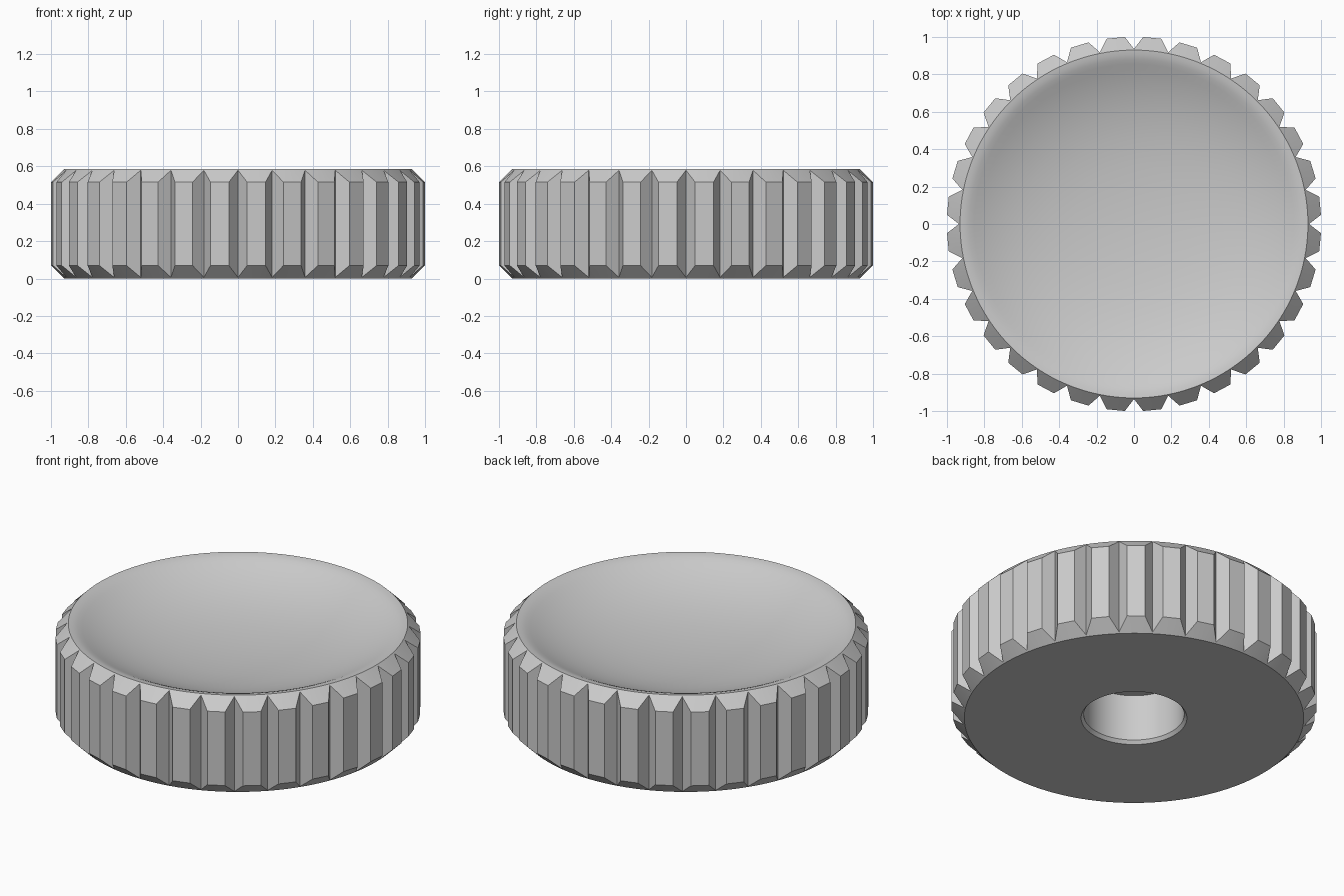
import bpy
import bmesh
from math import cos, sin, pi

cube = bpy.data.objects.get("Cube")
if cube:
    bpy.data.objects.remove(cube)

TEETH = 32
STEPS = TEETH * 4          # notch, corner, middle, corner for each tooth
HEIGHT = 0.585
RIM = 0.93
TIP = 1.001
ROOT = 0.936
CHAMFER = 0.07

grey = bpy.data.materials.new("grey")
grey.use_nodes = True
grey.diffuse_color = (0.6, 0.6, 0.6, 1)
grey.node_tree.nodes["Principled BSDF"].inputs["Base Color"].default_value = grey.diffuse_color

bm = bmesh.new()


def ring(station):
    """Ring of vertices; station(i) gives radius and height at step i."""
    verts = []
    for i in range(STEPS):
        r, z = station(i)
        a = 2 * pi * i / STEPS
        verts.append(bm.verts.new((r * cos(a), r * sin(a), z)))
    return verts


def circle(r, z):
    return ring(lambda i: (r, z))


def toothed(top):
    """Notched outline whose notch floors follow the edge chamfer."""
    def station(i):
        k = i % 4
        if k == 0:
            r, inset = ROOT, ROOT - RIM
        else:
            r = TIP * cos(2 * pi / STEPS) if k == 2 else TIP
            inset = CHAMFER
        return r, HEIGHT - inset if top else inset
    return ring(station)


# Shaft socket, underside, toothed grip and top rim
rings = [circle(0.275, 0.3), circle(0.275, 0.02), circle(0.29, 0),
         circle(RIM, 0), toothed(False), toothed(True), circle(RIM, HEIGHT)]

# Finger dish: rounded lip that flows into a shallow bowl
dish = [(0.905, 0.582), (0.88, 0.574), (0.855, 0.563), (0.82, 0.546),
        (0.76, 0.52), (0.68, 0.491), (0.58, 0.463), (0.46, 0.439),
        (0.32, 0.421), (0.16, 0.41)]
rings += [circle(r, z) for r, z in dish]

for low, high in zip(rings, rings[1:]):
    for i in range(STEPS):
        j = (i + 1) % STEPS
        bm.faces.new((low[i], low[j], high[j], high[i]))

# Close the socket ceiling and the middle of the dish
bm.faces.new(rings[0])
centre = bm.verts.new((0, 0, 0.406))
for i in range(STEPS):
    bm.faces.new((rings[-1][i], rings[-1][(i + 1) % STEPS], centre))

bmesh.ops.recalc_face_normals(bm, faces=bm.faces)
mesh = bpy.data.meshes.new("thumb_knob")
bm.to_mesh(mesh)
bm.free()
mesh.materials.append(grey)

knob = bpy.data.objects.new("thumb_knob", mesh)
bpy.context.collection.objects.link(knob)
bpy.ops.object.select_all(action="DESELECT")
knob.select_set(True)
bpy.context.view_layer.objects.active = knob
bpy.ops.object.shade_smooth_by_angle(angle=pi / 7)
